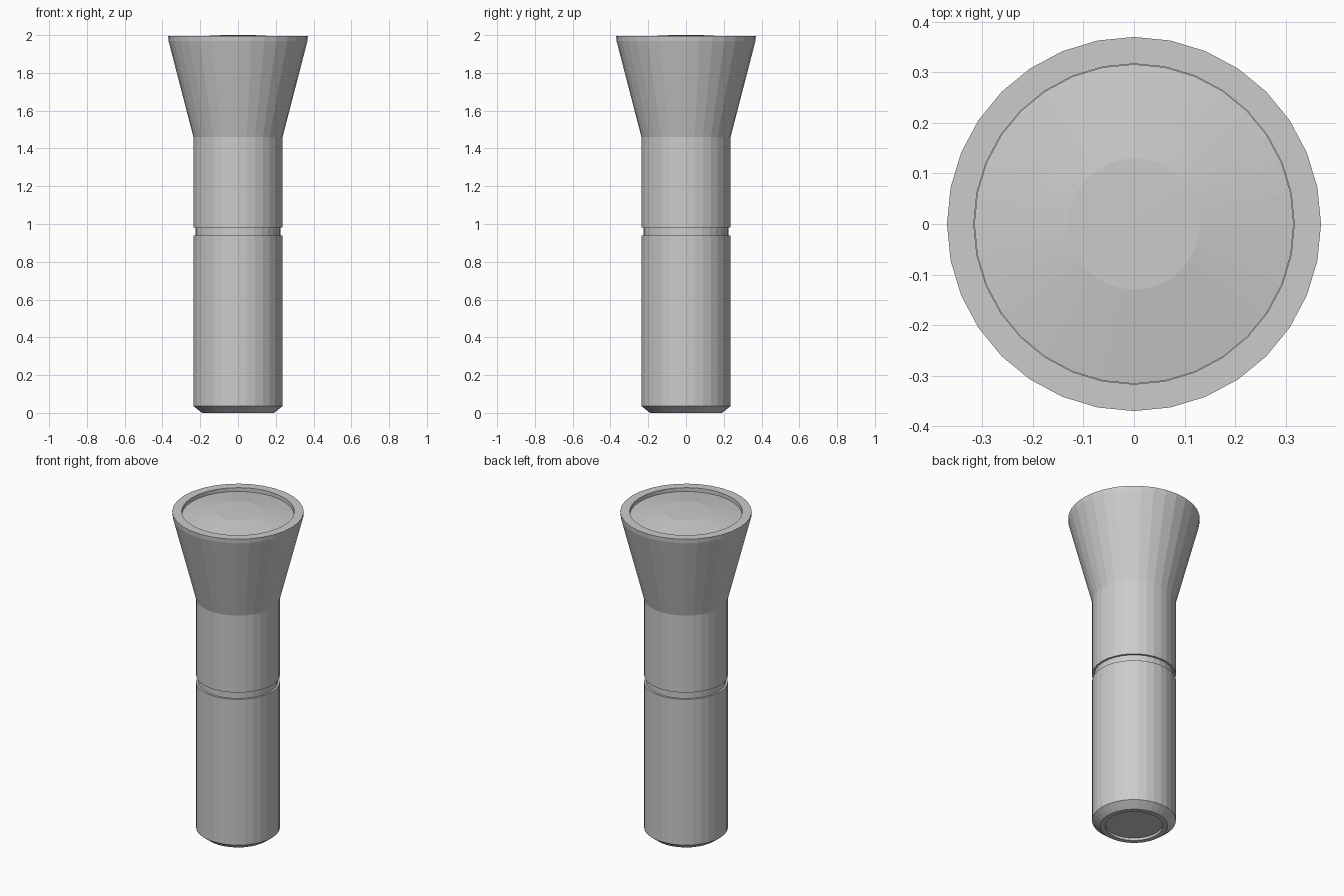
import bpy, bmesh, math

if "Cube" in bpy.data.objects:
    bpy.data.objects.remove(bpy.data.objects["Cube"])

SIDES = 32


def lathe(name, profile):
    """Revolve an (r, z) profile about z; points with r = 0 become poles."""
    bm = bmesh.new()
    rings = []
    for r, z in profile:
        if r == 0:
            rings.append([bm.verts.new((0, 0, z))] * SIDES)
        else:
            rings.append([bm.verts.new((r * math.cos(2 * math.pi * i / SIDES),
                                        r * math.sin(2 * math.pi * i / SIDES), z))
                          for i in range(SIDES)])
    for a, b in zip(rings, rings[1:]):
        for i in range(SIDES):
            j = (i + 1) % SIDES
            quad = list(dict.fromkeys((a[i], a[j], b[j], b[i])))
            bm.faces.new(quad)
    bmesh.ops.recalc_face_normals(bm, faces=bm.faces)
    mesh = bpy.data.meshes.new(name)
    bm.to_mesh(mesh)
    bm.free()
    ob = bpy.data.objects.new(name, mesh)
    bpy.context.collection.objects.link(ob)
    return ob


# Handle, grip groove, flared head and rim, with a recessed tail and lens seat
lathe("torch_body", [
    (0, 0.015), (0.162, 0.015), (0.162, 0), (0.19, 0), (0.236, 0.036),
    (0.236, 0.94), (0.224, 0.94), (0.224, 0.982), (0.236, 0.982),
    (0.236, 1.46), (0.368, 1.97), (0.37, 1.996),
    (0.317, 1.996), (0.317, 1.96), (0, 1.96),
])

# Shallow domed lens sitting in the rim
lathe("lens", [(0, 1.961), (0.316, 1.961), (0.316, 1.973),
               (0.13, 1.999), (0, 2.0)])
